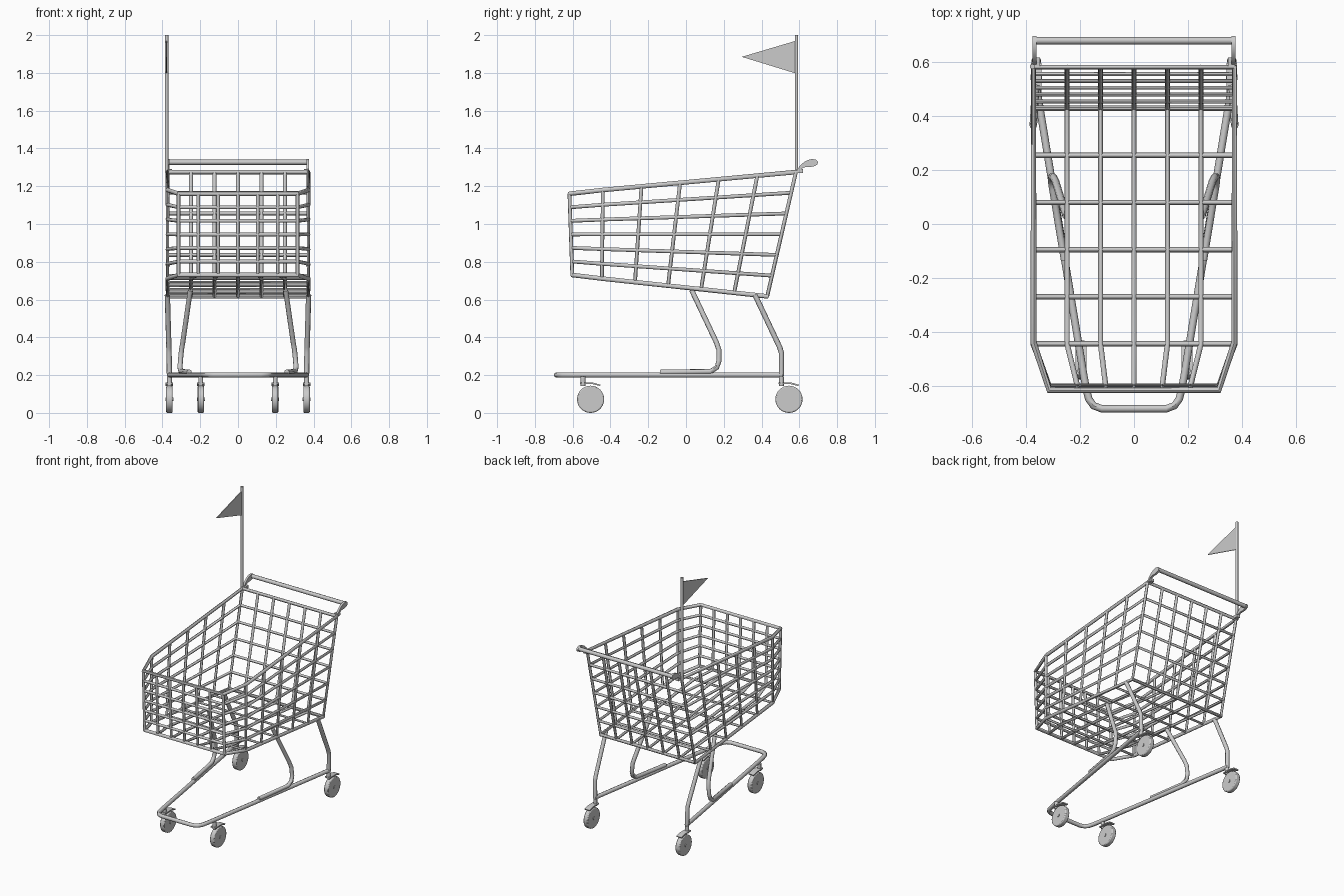
import bpy
from mathutils import Vector

cube = bpy.data.objects.get("Cube")
if cube:
    bpy.data.objects.remove(cube, do_unlink=True)

grey = bpy.data.materials.new("light grey metal")
grey.use_nodes = True
grey.diffuse_color = (0.6, 0.6, 0.6, 1)
grey.node_tree.nodes["Principled BSDF"].inputs["Base Color"].default_value = (0.6, 0.6, 0.6, 1)


def add_object(name, mesh, smooth=True):
    obj = bpy.data.objects.new(name, mesh)
    bpy.context.collection.objects.link(obj)
    if not mesh.materials:
        mesh.materials.append(grey)
    if smooth:
        bpy.ops.object.select_all(action="DESELECT")
        obj.select_set(True)
        bpy.context.view_layer.objects.active = obj
        bpy.ops.object.shade_smooth_by_angle(angle=0.8)
    return obj


def tubes(name, paths, radius, closed=False):
    """Round tubes along one or more paths, turned into a single mesh."""
    curve = bpy.data.curves.new(name, "CURVE")
    curve.dimensions = "3D"
    curve.bevel_depth = radius
    curve.bevel_resolution = 2
    curve.use_fill_caps = True
    curve.materials.append(grey)
    for path in paths:
        spline = curve.splines.new("POLY")
        spline.points.add(len(path) - 1)
        for point, co in zip(spline.points, path):
            point.co = (*co, 1)
        spline.use_cyclic_u = closed
    temp = bpy.data.objects.new(name + " path", curve)
    bpy.context.collection.objects.link(temp)
    mesh = bpy.data.meshes.new_from_object(
        temp.evaluated_get(bpy.context.evaluated_depsgraph_get()))
    bpy.data.objects.remove(temp, do_unlink=True)
    return add_object(name, mesh)


def plate(name, profile, x, thickness):
    """Side profile of (y, z) points extruded across x."""
    n = len(profile)
    verts = [(x + s * thickness / 2, y, z) for s in (-1, 1) for y, z in profile]
    faces = [tuple(range(n))[::-1], tuple(range(n, 2 * n))]
    faces += [(i, (i + 1) % n, n + (i + 1) % n, n + i) for i in range(n)]
    mesh = bpy.data.meshes.new(name)
    mesh.from_pydata(verts, [], faces)
    return add_object(name, mesh)


def cylinder(name, centre, radius, depth, axis="Z", bevel=0):
    rotation = (0, 1.5708, 0) if axis == "X" else (0, 0, 0)
    bpy.ops.mesh.primitive_cylinder_add(vertices=32, radius=radius, depth=depth,
                                        location=centre, rotation=rotation)
    obj = bpy.context.object
    obj.name = name
    obj.data.materials.append(grey)
    bpy.ops.object.shade_smooth_by_angle(angle=0.8)
    if bevel:
        mod = obj.modifiers.new("rounded edge", "BEVEL")
        mod.width, mod.segments = bevel, 2


def box(name, centre, size):
    bpy.ops.mesh.primitive_cube_add(size=1, location=centre)
    obj = bpy.context.object
    obj.name, obj.scale = name, size
    obj.data.materials.append(grey)


def mirrored(path):
    return [[(s * x, y, z) for x, y, z in path] for s in (1, -1)]


# Basket: corner heights, blended from bottom (t=0) to top (t=1)
HALF, NOSE = 0.373, 0.315


def station(name, t):
    low, high = {"nose": ((NOSE, -0.602, 0.73), (NOSE, -0.617, 1.16)),
                 "bend": ((HALF, -0.445, 0.711), (HALF, -0.44, 1.18)),
                 "back": ((HALF, 0.43, 0.617), (HALF, 0.582, 1.275))}[name]
    return Vector(low).lerp(Vector(high), t)


def flip(v, f):
    return Vector((v.x * f, v.y, v.z))


def ring(t):
    half = [station(k, t) for k in ("nose", "bend", "back")]
    return half + [flip(v, -1) for v in reversed(half)]


tubes("basket_rims", [ring(0), ring(1)], 0.012, closed=True)
tubes("basket_side_wires", [ring(i / 6) for i in range(1, 6)], 0.01, closed=True)

# Upright hoops that run down one side, under the floor and up the other side
hoops = []
for i in range(6):
    top = station("bend", 1).lerp(station("back", 1), i / 5)
    low = station("bend", 0).lerp(station("back", 0), i / 5)
    hoops.append([top, low, flip(low, -1), flip(top, -1)])
tubes("basket_hoops", hoops, 0.01)
tubes("basket_nose_posts", mirrored([station("nose", 0), station("nose", 1)]), 0.01)

# Long wires that run down the back, along the floor and up the nose
tubes("basket_long_wires",
      [[flip(station(k, t), i / 3) for k, t in
        (("back", 1), ("back", 0), ("bend", 0), ("nose", 0), ("nose", 1))]
       for i in range(-2, 3)], 0.01)

# Base rail, a long U that is open at the back
rail = [(0.363, 0.513, 0.201), (0.187, -0.56, 0.201), (0.178, -0.61, 0.201),
        (0.168, -0.65, 0.201), (0.15, -0.675, 0.201), (0.12, -0.686, 0.201)]
tubes("base_rail", [rail + [(-x, y, z) for x, y, z in reversed(rail)]], 0.014)

# Legs
tubes("rear_legs", mirrored([(0.374, 0.365, 0.625), (0.366, 0.495, 0.35),
                             (0.365, 0.505, 0.32), (0.363, 0.505, 0.195)]), 0.014)
tubes("front_legs", mirrored([(0.252, 0.03, 0.65), (0.292, 0.16, 0.375),
                              (0.299, 0.174, 0.335), (0.305, 0.175, 0.275),
                              (0.307, 0.163, 0.24), (0.302, 0.13, 0.219),
                              (0.258, -0.135, 0.216)]), 0.014)

# Casters
for end, x, y in (("front", 0.197, -0.545), ("rear", 0.363, 0.505)):
    for side, s in (("left", 1), ("right", -1)):
        label = f"{end}_{side}_"
        cylinder(label + "caster_stem", (s * x, y, 0.168), 0.013, 0.05)
        cylinder(label + "wheel", (s * x, y + 0.04, 0.072), 0.072, 0.034, "X", 0.006)
        cylinder(label + "wheel_hub", (s * x, y + 0.04, 0.072), 0.01, 0.042, "X")
        plate(label + "caster_fender",
              [(y - 0.016, 0.152), (y + 0.05, 0.152), (y + 0.09, 0.142),
               (y + 0.093, 0.149), (y + 0.055, 0.16), (y - 0.016, 0.16)], s * x, 0.04)

# Push handle
tubes("handle_bar", [[(-0.365, 0.681, 1.327), (0.365, 0.681, 1.327)]], 0.014)
for side, s in (("left", 1), ("right", -1)):
    plate(side + "_handle_bracket",
          [(0.58, 1.27), (0.6, 1.305), (0.626, 1.329), (0.645, 1.339), (0.668, 1.344),
           (0.69, 1.34), (0.699, 1.328), (0.695, 1.314), (0.68, 1.306), (0.655, 1.301),
           (0.63, 1.301), (0.612, 1.293), (0.598, 1.276)], s * 0.37, 0.014)
    box(side + "_handle_clamp", (s * 0.362, 0.602, 1.28), (0.026, 0.034, 0.02))

# Flag on its pole
cylinder("flag_pole", (-0.378, 0.585, 1.635), 0.009, 0.73)
plate("flag", [(0.582, 1.97), (0.582, 1.797), (0.295, 1.885)], -0.378, 0.006)
